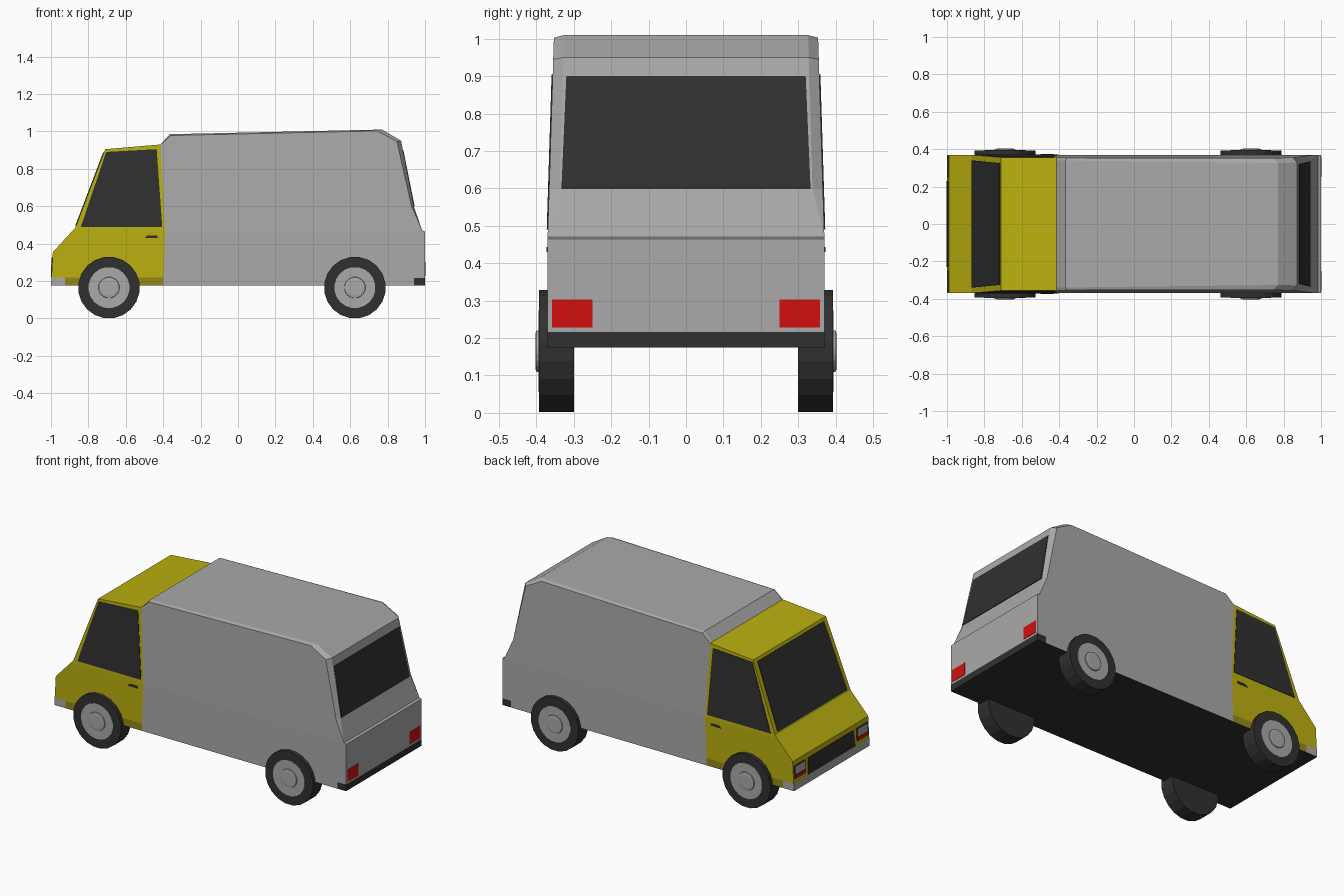
import bpy, bmesh, math
from mathutils import Vector, Matrix

cube = bpy.data.objects.get("Cube")
if cube:
    bpy.data.objects.remove(cube, do_unlink=True)


def material(name, r, g, b):
    m = bpy.data.materials.new(name)
    m.use_nodes = True
    m.diffuse_color = (r, g, b, 1)
    m.node_tree.nodes["Principled BSDF"].inputs["Base Color"].default_value = (r, g, b, 1)
    return m


YELLOW = material("yellow paint", 0.50, 0.44, 0.005)
SILL = material("dark yellow sill", 0.30, 0.25, 0.008)
GREY = material("grey paint", 0.40, 0.40, 0.40)
BLACK = material("black trim", 0.03, 0.03, 0.03)
RED = material("red lamp", 0.65, 0.005, 0.005)

WAIST, HALF = 0.47, 0.37


def taper(z):
    """Body width factor: straight below the waist, leaning in above it."""
    return 1 - 0.085 * max(0, z - WAIST)


def finish(bm, name, mats):
    bmesh.ops.recalc_face_normals(bm, faces=bm.faces)
    mesh = bpy.data.meshes.new(name)
    bm.to_mesh(mesh)
    bm.free()
    for m in mats:
        mesh.materials.append(m)
    ob = bpy.data.objects.new(name, mesh)
    bpy.context.collection.objects.link(ob)
    return ob


def shell(name, middle, side, cuts, mats, rule):
    """Closed body: middle outline (x, z, half width), flat side outline (x, z)."""
    bm = bmesh.new()
    n = len(middle)
    mid, sid = {}, {}
    for s in (-1, 1):
        mid[s] = [bm.verts.new((x, s * y, z)) for x, z, y in middle]
        sid[s] = [bm.verts.new((x, s * HALF, z)) for x, z in side]
        bm.faces.new(sid[s])
    for i in range(n):
        j = (i + 1) % n
        bm.faces.new((mid[-1][i], mid[-1][j], mid[1][j], mid[1][i]))
        for s in (-1, 1):
            bm.faces.new((mid[s][i], mid[s][j], sid[s][j], sid[s][i]))
    bmesh.ops.remove_doubles(bm, verts=bm.verts, dist=0.0005)
    for co, no in cuts + [((0, 0, WAIST), (0, 0, 1))]:
        bmesh.ops.bisect_plane(bm, geom=bm.verts[:] + bm.edges[:] + bm.faces[:],
                               plane_co=co, plane_no=no, dist=0.0005)
    for v in bm.verts:
        v.co.y *= taper(v.co.z)
    bmesh.ops.recalc_face_normals(bm, faces=bm.faces)
    for f in bm.faces:
        f.material_index = rule(f.calc_center_median(), f.normal)
    return finish(bm, name, mats)


def plate(name, points, mat, thick=0.008):
    """Thin panel centred on the surface it lies on."""
    bm = bmesh.new()
    f = bm.faces.new([bm.verts.new(p) for p in points])
    f.normal_update()
    step = f.normal * thick / 2
    top = bmesh.ops.extrude_face_region(bm, geom=[f], use_keep_orig=True)["geom"]
    moved = [v for v in top if isinstance(v, bmesh.types.BMVert)]
    bmesh.ops.translate(bm, verts=bm.verts, vec=-step)
    bmesh.ops.translate(bm, verts=moved, vec=step * 2)
    return finish(bm, name, [mat])


def end_plate(name, x0, z0, x1, z1, y0, y1, y2, y3, mat, thick=0.008):
    """Panel across an end: lower edge y0..y1, upper edge y2..y3."""
    return plate(name, [(x0, y0, z0), (x0, y1, z0), (x1, y3, z1), (x1, y2, z1)], mat, thick)


# Cab, with bumper, sill and underside coloured by position
cab = [(-1, 0.175), (-0.99, 0.355), (-0.87, 0.485), (-0.71, 0.905),
       (-0.415, 0.93), (-0.39, 0.47), (-0.40, 0.175)]


def cab_rule(c, n):
    if n.z < -0.9:
        return 3
    if c.z < 0.22:
        return 2 if c.x < -0.925 else 1
    return 0


shell("cab", [(x, z, HALF) for x, z in cab], cab,
      [((0, 0, 0.22), (0, 0, 1)), ((-0.925, 0, 0), (1, 0, 0))],
      [YELLOW, SILL, GREY, BLACK], cab_rule)

# Cargo body with bevelled upper corners
cargo = [(-0.40, 0.175, HALF), (-0.39, 0.47, HALF), (-0.415, 0.93, 0.352),
         (-0.365, 0.985, 0.355), (0.77, 1.01, 0.342), (0.872, 0.95, 0.342),
         (0.94, 0.6, 0.342), (0.985, 0.47, HALF), (1, 0.465, HALF), (1, 0.175, HALF)]
cargo_side = [(x, z) for x, z, y in cargo]
cargo_side[3:7] = [(-0.36, 0.978), (0.745, 1.003), (0.85, 0.945), (0.928, 0.6)]


def cargo_rule(c, n):
    return 1 if n.z < -0.9 or (c.z < 0.216 and c.x > 0.94) else 0


shell("cargo_body", cargo, cargo_side,
      [((0, 0, 0.216), (0, 0, 1)), ((0.94, 0, 0), (1, 0, 0))],
      [GREY, BLACK], cargo_rule)

# Windscreen and rear window
end_plate("windscreen", -0.866, 0.495, -0.717, 0.887, -0.34, 0.34, -0.325, 0.325, BLACK)
end_plate("rear_window", 0.94, 0.60, 0.88, 0.90, -0.333, 0.333, -0.32, 0.32, BLACK)

# Grille
end_plate("grille", -0.9972, 0.225, -0.9917, 0.325, -0.23, 0.23, -0.22, 0.22, BLACK)

door_glass = [(-0.84, 0.49), (-0.705, 0.89), (-0.435, 0.905), (-0.405, 0.49)]
handle = [(-0.50, 0.43), (-0.485, 0.444), (-0.43, 0.444), (-0.43, 0.43)]

for s, label in ((-1, "right"), (1, "left")):
    # Door window and handle
    for part, outline in (("door_window", door_glass), ("door_handle", handle)):
        plate(f"{part}_{label}", [(x, s * HALF * taper(z), z) for x, z in outline], BLACK, 0.006)
    # Headlight: dark surround, grey lens, red indicator
    a, b = s * 0.25, s * 0.36
    end_plate(f"headlight_frame_{label}", -0.996, 0.245, -0.992, 0.325, a, b, a, b, BLACK, 0.006)
    a, b = s * 0.258, s * 0.352
    end_plate(f"headlight_lens_{label}", -0.9945, 0.272, -0.992, 0.319, a, b, a, b, GREY, 0.0095)
    end_plate(f"indicator_{label}", -0.9957, 0.25, -0.9947, 0.268, a, b, a, b, RED, 0.0095)
    # Tail light
    a, b = s * 0.25, s * 0.358
    end_plate(f"tail_light_{label}", 1, 0.228, 1, 0.303, a, b, a, b, RED, 0.004)


def disc(name, x, s, profile, mat, sides):
    """Round part turned about the y axis from (radius, y) steps."""
    bm = bmesh.new()
    rings = []
    for r, y in profile:
        rings.append([bm.verts.new((x + r * math.cos(t), s * y, 0.165 + r * math.sin(t)))
                      for t in (2 * math.pi * (i + 0.5) / sides for i in range(sides))])
    for p, q in zip(rings, rings[1:]):
        for i in range(sides):
            j = (i + 1) % sides
            bm.faces.new((p[i], p[j], q[j], q[i]))
    bm.faces.new(rings[0])
    bm.faces.new(rings[-1])
    return finish(bm, name, [mat])


# Wheels: tyre, rim and raised hub cap
for x, end in ((-0.69, "front"), (0.625, "rear")):
    for s, label in ((-1, "right"), (1, "left")):
        tag = f"{end}_{label}"
        disc(f"tyre_{tag}", x, s, [(0.165, 0.30), (0.165, 0.393)], BLACK, 20)
        disc(f"rim_{tag}", x, s, [(0.11, 0.38), (0.11, 0.395)], GREY, 20)
        disc(f"hub_cap_{tag}", x, s, [(0.058, 0.39), (0.055, 0.401), (0.042, 0.403)], GREY, 20)
